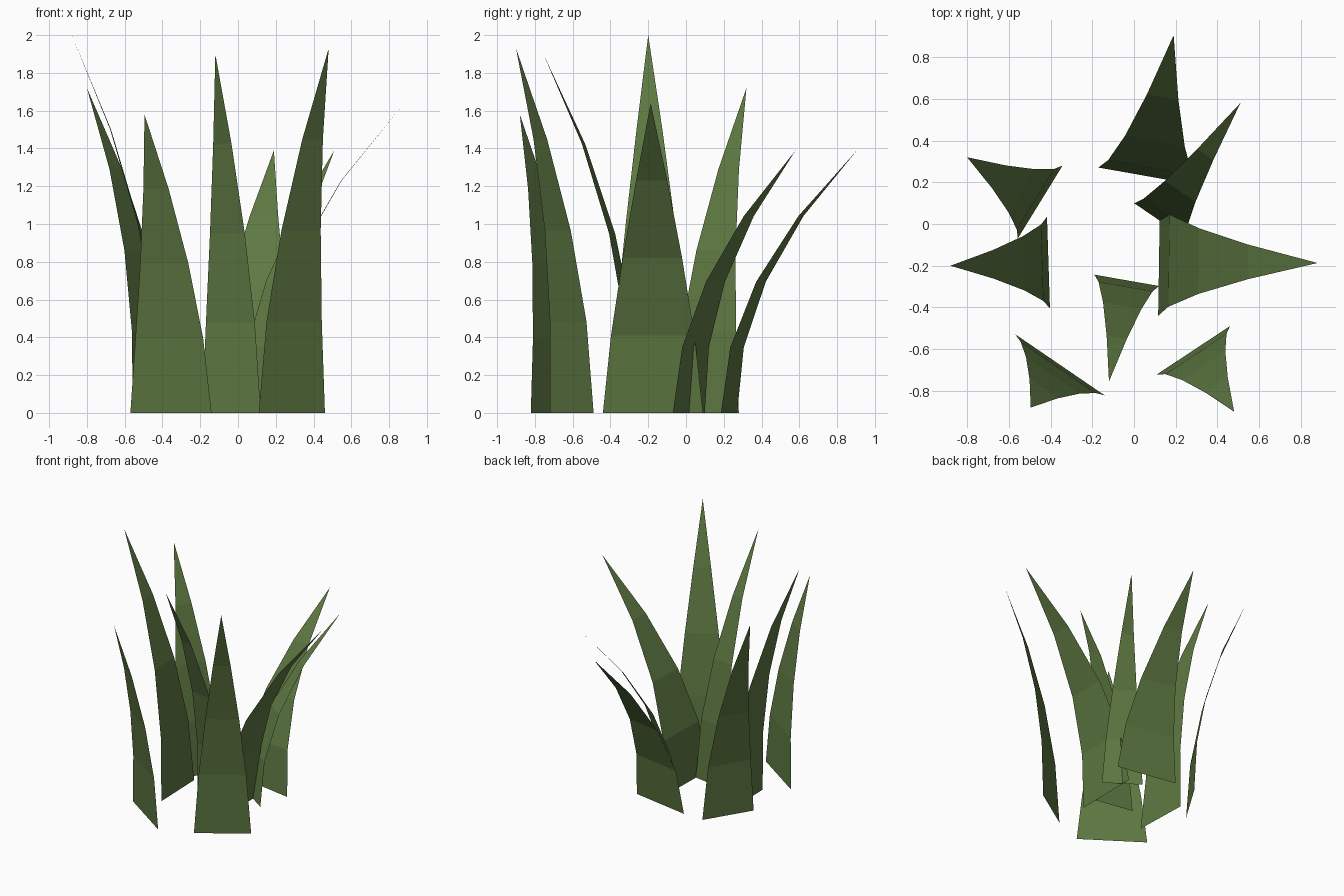
import bpy
import bmesh
from mathutils import Vector

cube = bpy.data.objects.get("Cube")
if cube:
    bpy.data.objects.remove(cube, do_unlink=True)

# Single leaf colour
green = bpy.data.materials.new("grass green")
green.use_nodes = True
colour = (0.112, 0.19, 0.055, 1)
green.diffuse_color = colour
bsdf = green.node_tree.nodes["Principled BSDF"]
bsdf.inputs["Base Color"].default_value = colour
bsdf.inputs["Roughness"].default_value = 0.9

SEGMENTS = 4


def blade(name, base, tip, width, height):
    """Flat tapering sheet that bends outward from its base centre to its tip."""
    base, lean = Vector(base), Vector(tip) - Vector(base)
    side = Vector((-lean.y, lean.x)).normalized() * width / 2
    bm = bmesh.new()
    rows = []
    for i in range(SEGMENTS):
        t = i / SEGMENTS
        centre = base + lean * t ** 2
        half = side * (1 - t ** 1.3)
        rows.append([bm.verts.new((*(centre + half * s), height * t)) for s in (1, -1)])
    for (a, b), (c, d) in zip(rows, rows[1:]):
        bm.faces.new((a, b, d, c))
    point = bm.verts.new((*tip, height))
    bm.faces.new((*rows[-1], point))
    mesh = bpy.data.meshes.new(name)
    bm.to_mesh(mesh)
    bm.free()
    mesh.materials.append(green)
    bpy.context.collection.objects.link(bpy.data.objects.new(name, mesh))


# Tuft: name, base centre, tip, base width, height
blade("left_blade", (0.12, -0.175), (0.88, -0.187), 0.53, 1.64)
blade("right_blade", (-0.41, -0.185), (-0.88, -0.20), 0.44, 2.0)
blade("middle_blade", (-0.035, -0.27), (-0.12, -0.755), 0.315, 1.90)
blade("back_right_blade", (-0.45, 0.105), (-0.80, 0.32), 0.41, 1.72)
blade("back_blade", (0.07, 0.228), (0.19, 0.905), 0.49, 1.39)
blade("back_left_blade", (0.125, 0.015), (0.51, 0.58), 0.30, 1.39)
blade("front_right_blade", (-0.355, -0.675), (-0.495, -0.88), 0.52, 1.58)
blade("front_left_blade", (0.285, -0.605), (0.48, -0.90), 0.42, 1.93)
